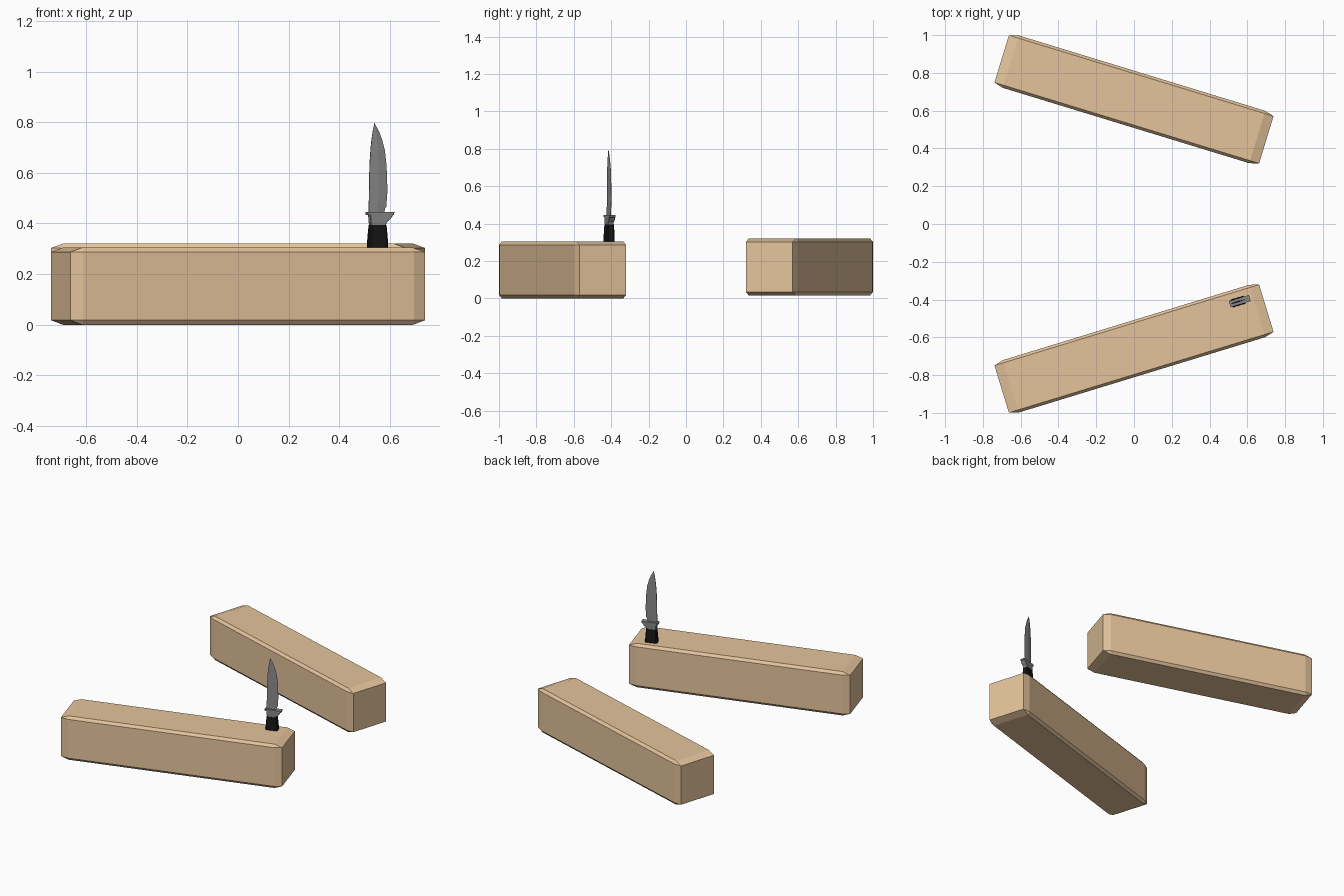
import bpy, bmesh, math
from mathutils import Matrix

if "Cube" in bpy.data.objects:
    bpy.data.objects.remove(bpy.data.objects["Cube"])

ANGLE = math.radians(17)


def material(name, rgb):
    m = bpy.data.materials.new(name)
    m.diffuse_color = (*rgb, 1)
    m.use_nodes = True
    m.node_tree.nodes["Principled BSDF"].inputs["Base Color"].default_value = m.diffuse_color
    return m


def add_object(name, bm, mat=None):
    bmesh.ops.recalc_face_normals(bm, faces=bm.faces[:])
    me = bpy.data.meshes.new(name)
    bm.to_mesh(me)
    bm.free()
    if mat:
        me.materials.append(mat)
    ob = bpy.data.objects.new(name, me)
    bpy.context.collection.objects.link(ob)
    return ob


def beam(name, y, z, angle, mat):
    # chamfered box; the chamfer is longer along the beam than across it
    size, cut = (1.465, 0.29, 0.305), (0.05, 0.0145, 0.018)
    bm = bmesh.new()
    bmesh.ops.create_cube(bm, size=1)
    bmesh.ops.scale(bm, vec=[s / c for s, c in zip(size, cut)], verts=bm.verts)
    bmesh.ops.bevel(bm, geom=bm.edges[:], offset=1, segments=1, affect='EDGES')
    bmesh.ops.scale(bm, vec=cut, verts=bm.verts)
    ob = add_object(name, bm, mat)
    ob.location = (0, y, z + size[2] / 2)
    ob.rotation_euler.z = angle


def loft(name, rings, mat=None):
    # skin a stack of equal-length rings and cap both ends
    bm = bmesh.new()
    vs = [[bm.verts.new(p) for p in r] for r in rings]
    n = len(vs[0])
    for a, b in zip(vs, vs[1:]):
        for i in range(n):
            j = (i + 1) % n
            bm.faces.new((a[i], a[j], b[j], b[i]))
    bm.faces.new(vs[0])
    bm.faces.new(vs[-1])
    ob = add_object(name, bm, mat)
    ob.matrix_world = Matrix.Translation((0.551, -0.411, 0)) @ Matrix.Rotation(ANGLE, 4, 'Z')


def block_ring(z, x0, x1, depth, cut):
    # rectangle with clipped corners
    d = depth / 2
    return [(x0 + cut, -d, z), (x1 - cut, -d, z), (x1, -d + cut, z), (x1, d - cut, z),
            (x1 - cut, d, z), (x0 + cut, d, z), (x0, d - cut, z), (x0, -d + cut, z)]


def blade_ring(z, x0, x1, t):
    # thick spine at x0, sharp edge at x1
    m = x0 + (x1 - x0) * 0.5
    return [(x0, -t * 0.6, z), (m, -t, z), (x1, -t * 0.1, z),
            (x1, t * 0.1, z), (m, t, z), (x0, t * 0.6, z)]


wood = material("wood", (0.78, 0.55, 0.33))
black = material("black_grip", (0.008, 0.008, 0.008))
steel = material("steel", (0.25, 0.25, 0.25))

# two angled beams
beam("front_beam", -0.66, 0.0, ANGLE, wood)
beam("back_beam", 0.66, 0.016, -ANGLE, wood)

# grip, sunk slightly into the front beam
loft("knife_grip", [block_ring(z, -w / 2, w / 2, d, 0.006) for z, w, d in
                    [(0.29, 0.079, 0.043), (0.33, 0.077, 0.042),
                     (0.37, 0.071, 0.039), (0.395, 0.066, 0.036)]], black)

# collar flaring into the guard
loft("knife_guard", [block_ring(z, a, b, d, 0.002) for z, a, b, d in
                     [(0.394, -0.030, 0.031, 0.030), (0.405, -0.033, 0.034, 0.032),
                      (0.418, -0.033, 0.049, 0.033), (0.434, -0.035, 0.060, 0.034),
                      (0.4345, -0.046, 0.063, 0.034), (0.445, -0.046, 0.065, 0.034)]], steel)

# blade
loft("knife_blade", [blade_ring(*r) for r in
                     [(0.44, -0.036, 0.029, 0.004), (0.460, -0.036, 0.030, 0.004),
                      (0.466, -0.036, 0.036, 0.004), (0.53, -0.035, 0.041, 0.004),
                      (0.63, -0.033, 0.037, 0.004), (0.69, -0.029, 0.030, 0.0035),
                      (0.73, -0.025, 0.019, 0.003), (0.762, -0.020, 0.007, 0.002),
                      (0.783, -0.016, -0.005, 0.0012), (0.796, -0.0135, -0.0125, 0.0005)]], steel)
